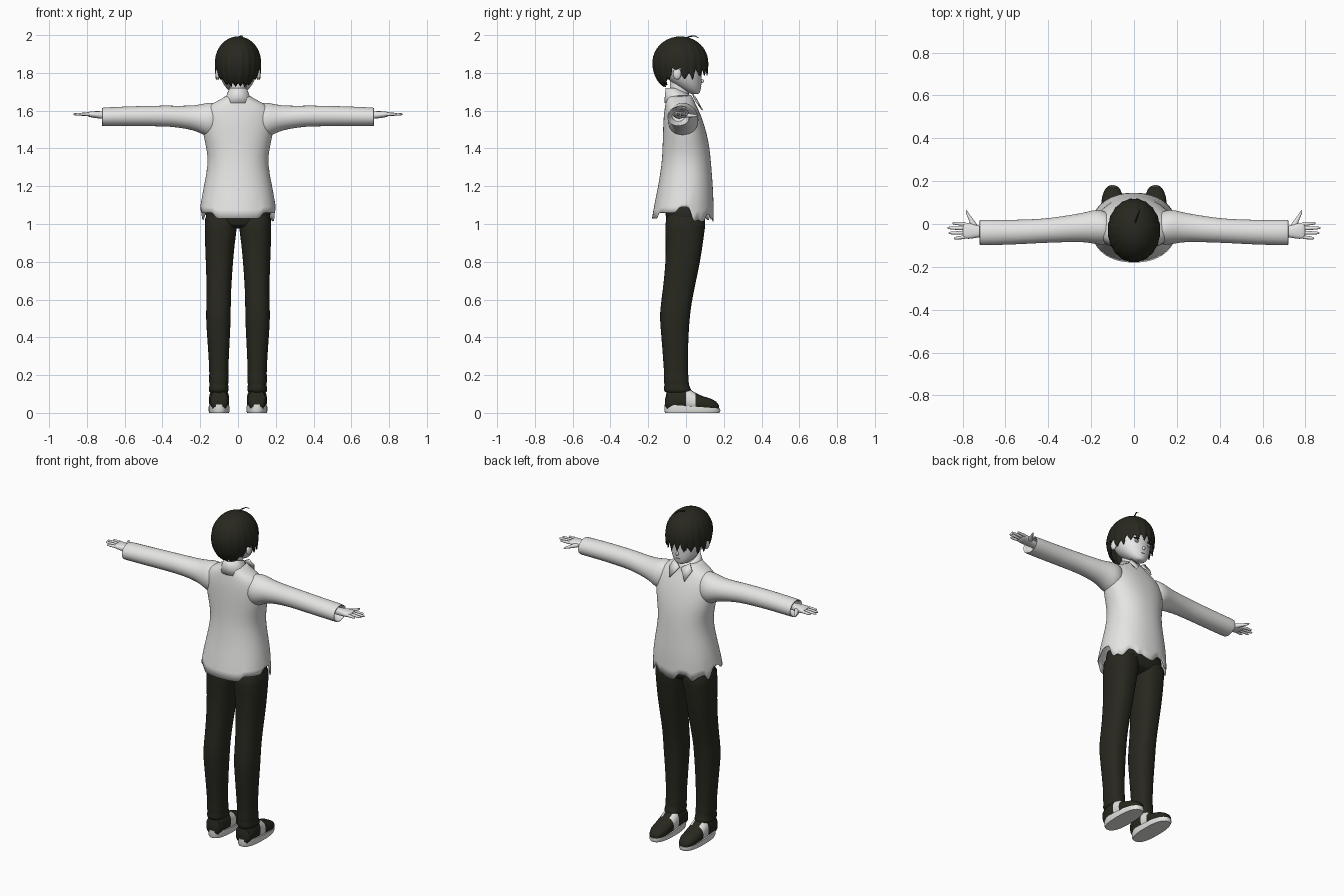
import bpy
import bmesh
import random
from math import sin, cos, pi, radians
from mathutils import Vector

random.seed(4)
if "Cube" in bpy.data.objects:
    bpy.data.objects.remove(bpy.data.objects["Cube"], do_unlink=True)


def make_material(name, red, green, blue):
    material = bpy.data.materials.new(name)
    material.use_nodes = True
    colour = (red, green, blue, 1)
    material.diffuse_color = colour
    material.node_tree.nodes["Principled BSDF"].inputs["Base Color"].default_value = colour
    return material


WHITE = make_material("white cloth", .78, .78, .77)
SKIN = make_material("pale skin", .8, .8, .8)
DARK = make_material("dark olive black", .021, .021, .014)
GREY = make_material("mid grey", .3, .3, .3)


def finish(name, bm, materials, mirror=False, subdivide=0, thickness=0):
    """Turn a bmesh into a smooth shaded object with the usual modifiers."""
    bmesh.ops.recalc_face_normals(bm, faces=bm.faces)
    mesh = bpy.data.meshes.new(name)
    bm.to_mesh(mesh)
    bm.free()
    for material in materials:
        mesh.materials.append(material)
    obj = bpy.data.objects.new(name, mesh)
    bpy.context.collection.objects.link(obj)
    bpy.ops.object.select_all(action="DESELECT")
    obj.select_set(True)
    bpy.context.view_layer.objects.active = obj
    bpy.ops.object.shade_smooth_by_angle(angle=radians(50))
    if subdivide:
        modifier = obj.modifiers.new("smooth", "SUBSURF")
        modifier.levels = modifier.render_levels = subdivide
    if thickness:
        modifier = obj.modifiers.new("thickness", "SOLIDIFY")
        modifier.thickness = thickness
    if mirror:
        modifier = obj.modifiers.new("mirror", "MIRROR")
        modifier.use_mirror_merge = False
    return obj


def add_loft(bm, axis, rings, sides=24, power=2, caps=True):
    """Rings are (position, low a, high a, low b, high b) across the axis."""
    loops = []
    for pos, a0, a1, b0, b1 in rings:
        loop = []
        for i in range(sides):
            angle = 2 * pi * i / sides
            c, s = cos(angle), sin(angle)
            c = abs(c) ** (2 / power) * (1 if c > 0 else -1)
            s = abs(s) ** (2 / power) * (1 if s > 0 else -1)
            a = (a0 + a1) / 2 + (a1 - a0) / 2 * c
            b = (b0 + b1) / 2 + (b1 - b0) / 2 * s
            point = {"x": (pos, a, b), "y": (a, pos, b), "z": (a, b, pos)}[axis]
            loop.append(bm.verts.new(point))
        loops.append(loop)
    for low, high in zip(loops, loops[1:]):
        for i in range(sides):
            j = (i + 1) % sides
            bm.faces.new((low[i], low[j], high[j], high[i]))
    if caps:
        bm.faces.new(loops[0])
        bm.faces.new(loops[-1])
    return loops


def loft(name, material, axis, rings, sides=24, power=2, caps=True, **options):
    bm = bmesh.new()
    add_loft(bm, axis, rings, sides, power, caps)
    return finish(name, bm, [material], **options)


def blob(name, material, centre, size, mirror=False):
    bm = bmesh.new()
    bmesh.ops.create_uvsphere(bm, u_segments=16, v_segments=10, radius=1)
    bmesh.ops.scale(bm, vec=size, verts=bm.verts)
    bmesh.ops.translate(bm, vec=centre, verts=bm.verts)
    return finish(name, bm, [material], mirror=mirror)


def round_rings(rows):
    """Rings symmetric about x, given as (z, half width, back, front)."""
    return [(z, -w, w, back, front) for z, w, back, front in rows]


# Shirt body with a ragged, side-vented hem
bm = bmesh.new()
shirt = add_loft(bm, "z", round_rings([
    (1.05, .2, -.18, .146), (1.12, .195, -.165, .146), (1.2, .181, -.147, .142),
    (1.32, .156, -.128, .133), (1.4, .166, -.124, .125), (1.47, .184, -.122, .112),
    (1.54, .19, -.12, .092), (1.59, .185, -.116, .073), (1.63, .155, -.11, .053),
    (1.655, .1, -.105, .042), (1.68, .06, -.1, .03)]), sides=64, power=2.2, caps=False)
for vert in shirt[0]:
    x, y, z = vert.co
    if abs(y + .01) < .04:
        vert.co.z = 1.09
    elif y < 0:
        vert.co.z = 1.03 if abs(x) < .13 else 1.06
    else:
        vert.co.z = 1.035 + random.uniform(-.03, .025)
finish("shirt_body", bm, [WHITE], subdivide=1, thickness=.004)

# Sleeves, with the cuff turned inwards
loft("sleeves", WHITE, "x", [
    (.09, -.09, .04, 1.47, 1.64), (.15, -.1, .068, 1.455, 1.645),
    (.19, -.092, .066, 1.475, 1.636), (.23, -.085, .054, 1.495, 1.628),
    (.3, -.084, .042, 1.508, 1.626), (.36, -.087, .033, 1.515, 1.627),
    (.42, -.088, .025, 1.517, 1.627), (.55, -.096, .019, 1.518, 1.624),
    (.7, -.1, .02, 1.517, 1.618), (.722, -.1, .02, 1.517, 1.616),
    (.722, -.094, .014, 1.523, 1.61), (.66, -.08, 0, 1.54, 1.6)],
    mirror=True, subdivide=1)

# Collar band, higher at the back, and two collar points
bm = bmesh.new()
collar = add_loft(bm, "z", round_rings([
    (1.64, .088, -.115, .062), (1.68, .064, -.112, .045), (1.72, .048, -.108, .03)]),
    sides=32, caps=False)
for loop in collar:
    for vert in loop:
        vert.co.z -= max(0, vert.co.y + .06) * .45
finish("collar", bm, [WHITE], thickness=.005)
bm = bmesh.new()
points = [(.004, .052, 1.66), (.05, .03, 1.69), (.075, .045, 1.655), (.05, .085, 1.6)]
bm.faces.new([bm.verts.new(p) for p in points])
finish("collar_points", bm, [WHITE], mirror=True, thickness=.006)

# Hands: palm, four fingers and thumb
bm = bmesh.new()
add_loft(bm, "x", [(.66, -.06, -.015, 1.555, 1.595), (.72, -.06, -.012, 1.557, 1.597),
                   (.755, -.07, .004, 1.56, 1.598), (.79, -.07, .008, 1.567, 1.595),
                   (.8, -.065, .004, 1.572, 1.591)], sides=16, power=2.5)
for base, end, tip in [(-.001, .004, .848), (-.021, -.018, .872),
                       (-.041, -.042, .866), (-.06, -.067, .84)]:
    rings = []
    for t, r in [(0, .01), (.35, .0095), (.75, .008), (.95, .006), (1, .003)]:
        y = base + (end - base) * t
        z = 1.581
        rings.append((.78 + (tip - .78) * t, y - r, y + r, z - r, z + r))
    add_loft(bm, "x", rings, sides=8)
add_loft(bm, "y", [(-.03, .715, .76, 1.562, 1.59), (0, .732, .765, 1.562, 1.588),
                   (.025, .752, .774, 1.564, 1.584), (.05, .771, .786, 1.566, 1.58),
                   (.066, .78, .786, 1.57, 1.576)], sides=10)
finish("hands", bm, [SKIN], mirror=True, subdivide=1)

# Trousers
loft("trouser_seat", DARK, "z", round_rings([
    (.975, .06, -.06, .04), (.99, .165, -.105, .095), (1.05, .177, -.11, .108),
    (1.13, .165, -.108, .11)]), power=2.5, subdivide=1)
loft("trouser_legs", DARK, "z", [
    (1.08, .002, .177, -.11, .11), (.98, .004, .177, -.11, .102),
    (.9, .017, .175, -.108, .09), (.8, .026, .171, -.108, .076),
    (.66, .036, .166, -.122, .045), (.57, .038, .168, -.135, .028),
    (.5, .038, .17, -.14, .02), (.42, .042, .165, -.132, .014), (.3, .048, .156, -.123, .01),
    (.2, .052, .151, -.115, .011), (.17, .049, .155, -.119, .016),
    (.15, .053, .15, -.113, .014), (.125, .048, .156, -.12, .028),
    (.1, .053, .152, -.112, .03)], power=2.4, mirror=True, subdivide=1)

# Shoes: wedge sole, dark upper and a pale side panel
bm = bmesh.new()
sole = add_loft(bm, "z", [(0, .048, .152, -.11, .176), (.012, .044, .156, -.115, .182),
                          (.045, .045, .155, -.113, .18)], sides=40, power=2.5)
for vert in sole[-1]:
    vert.co.z -= (vert.co.y + .11) * .075
finish("shoe_soles", bm, [WHITE], mirror=True)
bm = bmesh.new()
add_loft(bm, "y", [(-.11, .07, .13, .03, .075), (-.1, .055, .145, .01, .12),
                   (-.05, .048, .152, .01, .135), (0, .047, .153, .01, .135),
                   (.025, .047, .153, .01, .122), (.05, .047, .153, .01, .106),
                   (.09, .048, .152, .01, .088), (.13, .052, .148, .01, .076),
                   (.16, .064, .136, .01, .06), (.175, .08, .12, .015, .04)],
         sides=32, power=2.3)
for face in bm.faces:
    middle = face.calc_center_median()
    panel = 0 < middle.y < .05 and abs(middle.x - .1) > .02
    face.material_index = 1 if panel else 0
finish("shoe_uppers", bm, [DARK, WHITE], mirror=True)

# Neck, head, nose and ears
loft("neck", SKIN, "z", round_rings([
    (1.6, .05, -.09, .02), (1.68, .042, -.085, .015), (1.76, .045, -.085, .02)]))
loft("head", SKIN, "z", round_rings([
    (1.687, .018, .03, .066), (1.695, .036, .01, .074), (1.715, .06, -.03, .08),
    (1.75, .085, -.08, .083), (1.79, .1, -.115, .084), (1.84, .106, -.135, .088),
    (1.9, .1, -.13, .085), (1.95, .07, -.1, .05), (1.97, .03, -.06, .01)]), subdivide=1)
blob("nose", SKIN, (0, .083, 1.757), (.008, .013, .011))
blob("ears", SKIN, (.108, -.047, 1.795), (.012, .022, .03), mirror=True)

# Eyes, lashes and mouth
blob("eyes", GREY, (.042, .074, 1.795), (.016, .006, .012), mirror=True)
blob("eyelashes", DARK, (.044, .075, 1.808), (.022, .007, .004), mirror=True)
blob("mouth", GREY, (0, .079, 1.727), (.015, .003, .002))

# Hair: grooved cap whose rim is cut into strands
bm = bmesh.new()
columns, rows, strand = 160, 16, 8
tips = [random.uniform(.6, 1.2) for _ in range(columns // strand)]
crown = bm.verts.new((0, -.03, 1.993))
grid = []
for i in range(columns):
    angle = 2 * pi * i / columns
    degrees = min(360 * i / columns, 360 - 360 * i / columns)
    tooth = abs((i % strand) / strand * 2 - 1)
    if degrees < 60:
        rim, hang, depth = 1.785, .75, .045
    elif degrees < 88:
        rim, hang, depth = 1.765, .8, .05
    elif degrees < 110:
        rim, hang, depth = 1.815, .9, .01
    else:
        rim = 1.775 - .05 * min(1, (degrees - 110) / 30)
        hang, depth = .3, .02
    rim += depth * tooth * tips[i // strand]
    column = []
    for k in range(1, rows + 1):
        t = k / rows
        z = 1.853 + .14 * cos(t * pi / 2 / .6) if t < .6 else 1.853 + (rim - 1.853) * (t - .6) / .4
        drop = (z - 1.853) / .14
        radius = max(0, 1 - drop * drop) ** .5
        if drop < 0:
            radius += (1 - radius) * hang
        radius *= 1 - .035 * tooth * t
        point = (.124 * radius * sin(angle), -.03 + .15 * radius * cos(angle), z)
        column.append(bm.verts.new(point))
    grid.append(column)
for i in range(columns):
    here, there = grid[i], grid[(i + 1) % columns]
    bm.faces.new((crown, here[0], there[0]))
    for k in range(rows - 1):
        bm.faces.new((here[k], here[k + 1], there[k + 1], there[k]))
finish("hair", bm, [DARK], thickness=.006)

# Loose strand curling over the crown
curve = bpy.data.curves.new("loose_strand", "CURVE")
curve.dimensions = "3D"
curve.bevel_depth = .004
spline = curve.splines.new("POLY")
path = [(0, -.01, 1.98), (.01, .02, 1.993), (.02, .045, 1.996), (.028, .068, 1.985)]
spline.points.add(len(path) - 1)
for point, place in zip(spline.points, path):
    point.co = Vector(place).to_4d()
    point.radius = 1 - place[1] * 8
curve.materials.append(DARK)
bpy.context.collection.objects.link(bpy.data.objects.new("loose_strand", curve))
